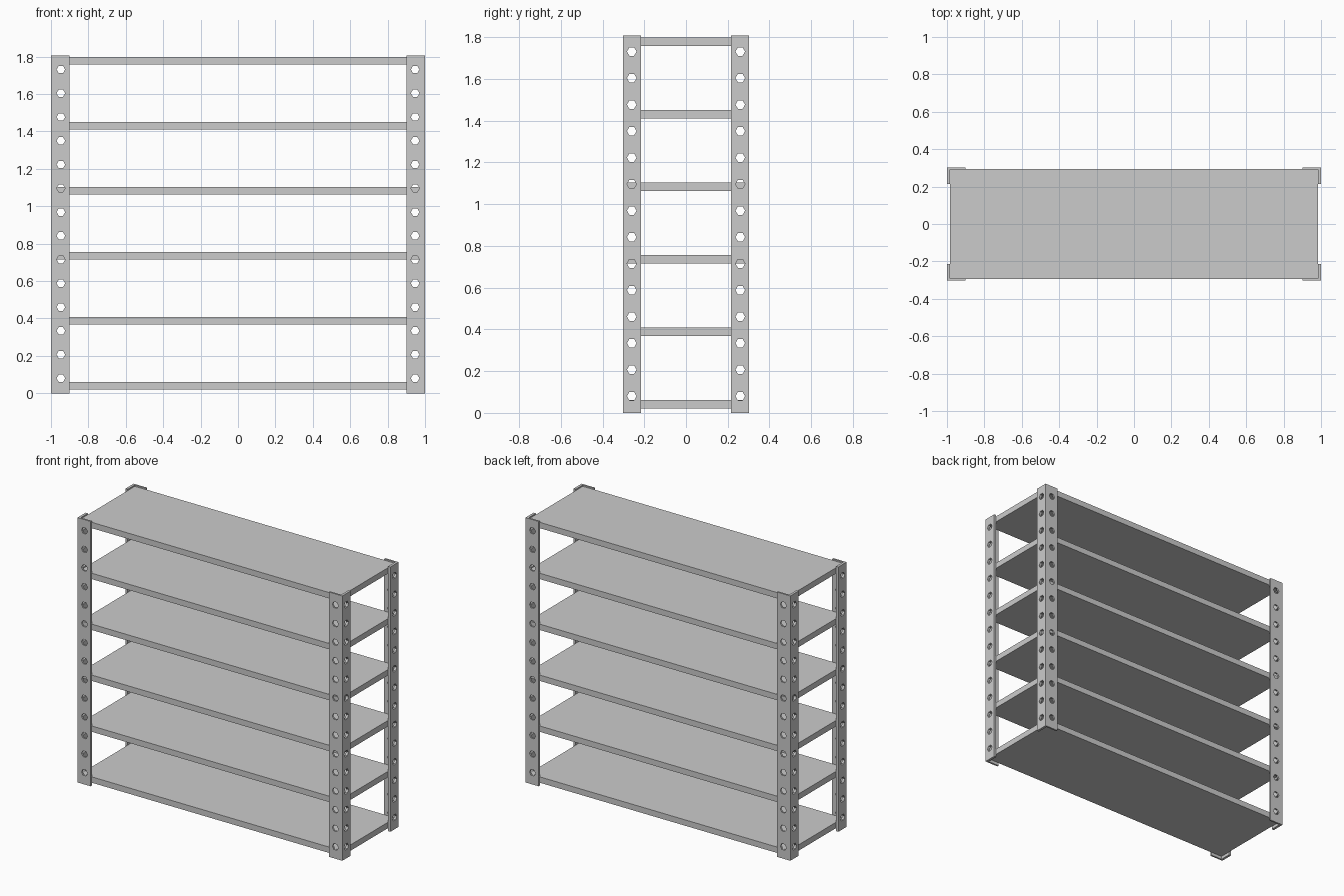
import bpy, bmesh, math
from mathutils import Matrix, Vector

if "Cube" in bpy.data.objects:
    bpy.data.objects.remove(bpy.data.objects["Cube"])

HX, HY, H = 1.0, 0.303, 1.807      # half width, half depth, height
TX, TY = 0.017, 0.012              # side and front thickness of the angle posts


def make_object(name, bm):
    bmesh.ops.recalc_face_normals(bm, faces=bm.faces)
    mesh = bpy.data.meshes.new(name)
    bm.to_mesh(mesh)
    bm.free()
    obj = bpy.data.objects.new(name, mesh)
    bpy.context.collection.objects.link(obj)
    return obj


# L-section post at the front left corner
bm = bmesh.new()
profile = [(-HX, -HY), (-HX + 0.1, -HY), (-HX + 0.1, -HY + TY),
           (-HX + TX, -HY + TY), (-HX + TX, -HY + 0.088), (-HX, -HY + 0.088)]
face = bm.faces.new([bm.verts.new((x, y, 0)) for x, y in profile])
ext = bmesh.ops.extrude_face_region(bm, geom=[face])
bmesh.ops.translate(bm, vec=(0, 0, H),
                    verts=[v for v in ext["geom"] if isinstance(v, bmesh.types.BMVert)])
posts = make_object("corner_posts", bm)

# Hexagonal bolt holes through both flanges
bm = bmesh.new()
for i in range(14):
    z = 0.08 + i * 0.127
    for loc, rot in (((-0.947, -HY, z), Matrix.Rotation(math.pi / 2, 4, 'X')),
                     ((-HX, -0.26, z), Matrix.Rotation(math.pi / 2, 4, 'Z')
                      @ Matrix.Rotation(math.pi / 2, 4, 'X'))):
        spin = Matrix.Rotation(math.pi / 6, 4, 'Z')   # points face sideways
        bmesh.ops.create_cone(bm, cap_ends=True, segments=6, radius1=0.023,
                              radius2=0.023, depth=0.05,
                              matrix=Matrix.Translation(loc) @ rot @ spin)
cutter = make_object("hole_cutter", bm)
cutter.hide_render = True
cutter.hide_viewport = True

cut = posts.modifiers.new("holes", 'BOOLEAN')
cut.operation = 'DIFFERENCE'
cut.solver = 'EXACT'
cut.object = cutter

# Mirror to all four corners
mirror = posts.modifiers.new("four_corners", 'MIRROR')
mirror.use_axis = (True, True, False)
mirror.use_mirror_merge = False

# Six evenly spaced shelf boards
for i in range(6):
    bm = bmesh.new()
    bmesh.ops.create_cube(bm, size=1)
    bmesh.ops.scale(bm, vec=(2 * (HX - TX), 0.586, 0.04), verts=bm.verts)
    bmesh.ops.translate(bm, vec=(0, 0, 0.041 + i * 0.3474), verts=bm.verts)
    make_object(f"shelf_{i + 1}", bm)
